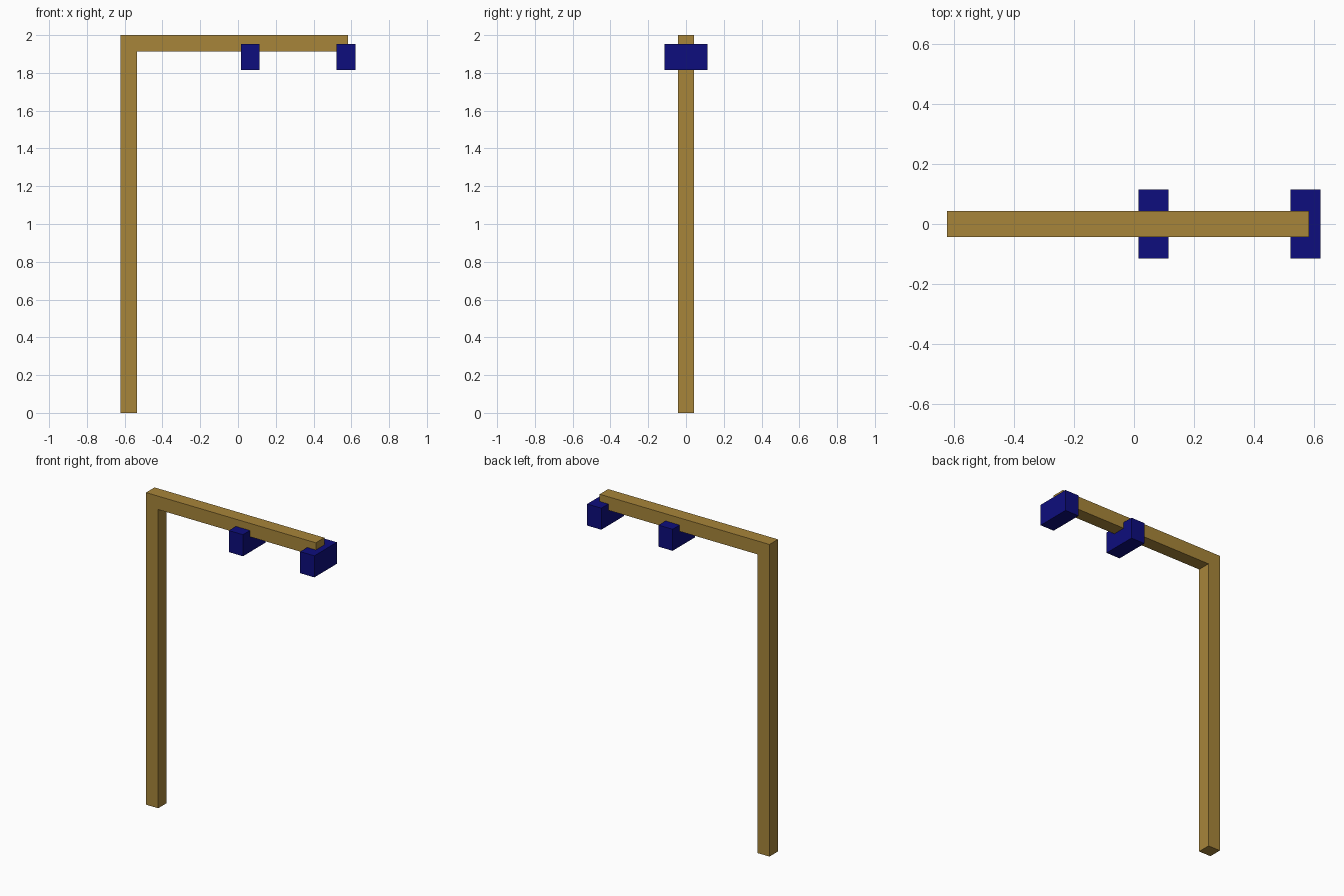
import bpy
import bmesh
from mathutils import Vector

cube = bpy.data.objects.get("Cube")
if cube:
    bpy.data.objects.remove(cube, do_unlink=True)


def make_material(name, rgb):
    mat = bpy.data.materials.new(name)
    mat.use_nodes = True
    mat.diffuse_color = (*rgb, 1)
    mat.node_tree.nodes["Principled BSDF"].inputs["Base Color"].default_value = (*rgb, 1)
    return mat


def extrude_profile(name, profile, half_depth, mat):
    """Extrude an (x, z) outline evenly to both sides of y = 0."""
    bm = bmesh.new()
    face = bm.faces.new([bm.verts.new((x, -half_depth, z)) for x, z in profile])
    result = bmesh.ops.extrude_face_region(bm, geom=[face])
    verts = [v for v in result["geom"] if isinstance(v, bmesh.types.BMVert)]
    bmesh.ops.translate(bm, verts=verts, vec=Vector((0, 2 * half_depth, 0)))
    bmesh.ops.recalc_face_normals(bm, faces=bm.faces)
    mesh = bpy.data.meshes.new(name)
    bm.to_mesh(mesh)
    bm.free()
    mesh.materials.append(mat)
    obj = bpy.data.objects.new(name, mesh)
    bpy.context.collection.objects.link(obj)
    return obj


wood = make_material("golden_wood", (0.39, 0.235, 0.042))
navy = make_material("navy_blue", (0.004, 0.004, 0.205))

# Upright post and overhead arm in one L-shaped piece
left, arm_end, top, thick = -0.622, 0.582, 2.0, 0.086
extrude_profile("post_and_arm", [
    (left, 0), (left + thick, 0), (left + thick, top - thick),
    (arm_end, top - thick), (arm_end, top), (left, top),
], thick / 2, wood)

# Two cross blocks carried by the arm
half_width, low, high = 0.05, 1.816, 1.954
for name, x in (("middle_block", 0.065), ("end_block", 0.571)):
    extrude_profile(name, [
        (x - half_width, low), (x + half_width, low),
        (x + half_width, high), (x - half_width, high),
    ], 0.114, navy)
